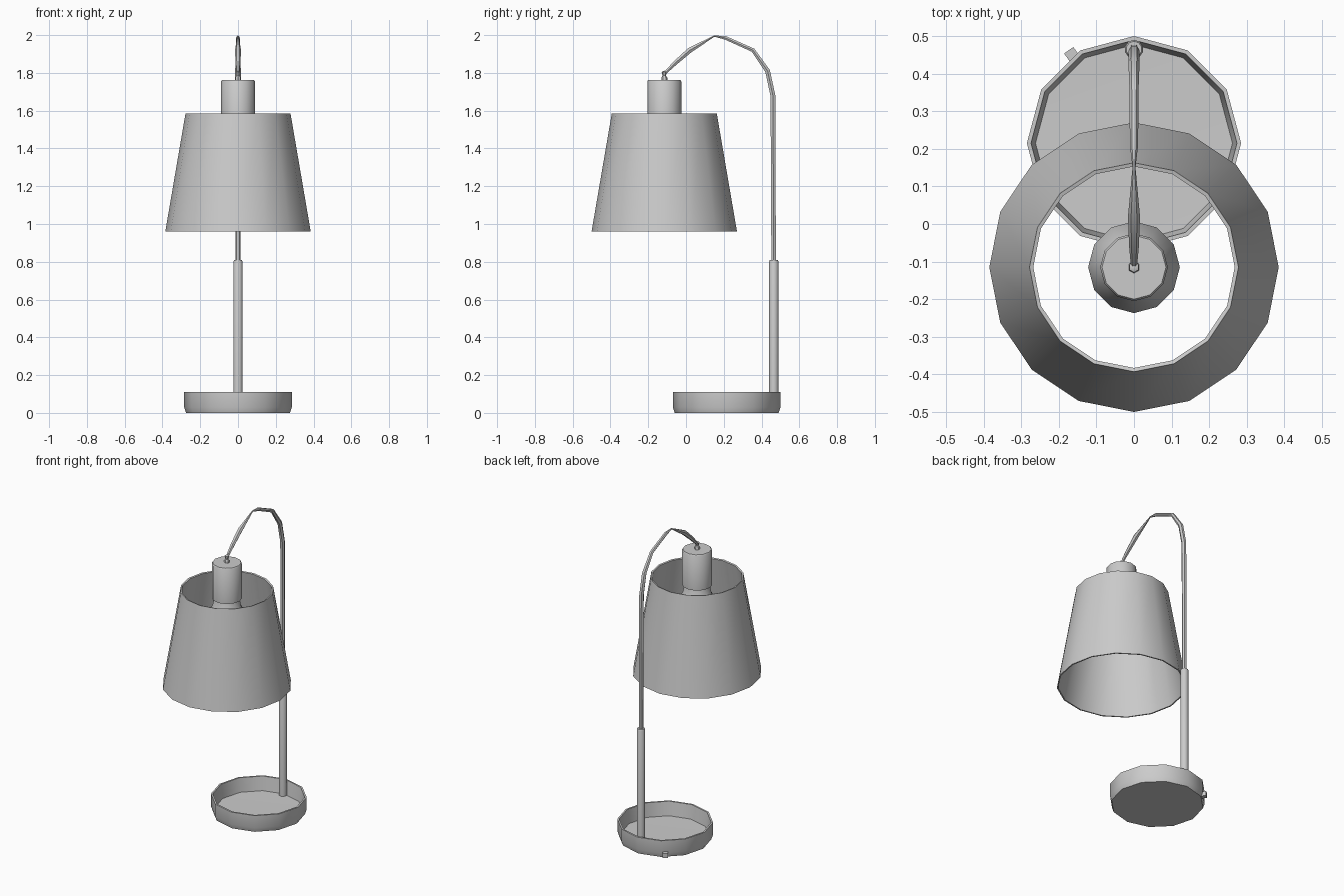
import bpy, bmesh, math

cube = bpy.data.objects.get("Cube")
if cube:
    bpy.data.objects.remove(cube, do_unlink=True)

grey = bpy.data.materials.new("lamp_grey")
grey.use_nodes = True
COLOUR = (0.6, 0.6, 0.6, 1)
grey.diffuse_color = COLOUR
grey.node_tree.nodes["Principled BSDF"].inputs["Base Color"].default_value = COLOUR

SHADE_Y = -0.115
BASE_Y = 0.215
POLE_Y = 0.465


def finish(obj, angle=40):
    obj.data.materials.append(grey)
    bpy.ops.object.select_all(action='DESELECT')
    obj.select_set(True)
    bpy.context.view_layer.objects.active = obj
    bpy.ops.object.shade_smooth_by_angle(angle=math.radians(angle))


def lathe(name, profile, y, sides, closed=False):
    """Spin (radius, height) pairs around a vertical axis; radius 0 makes a pole."""
    bm = bmesh.new()
    rings = []
    for r, z in profile:
        count = sides if r else 1
        rings.append([bm.verts.new((r * math.sin(2 * math.pi * i / sides),
                                    y - r * math.cos(2 * math.pi * i / sides), z))
                      for i in range(count)])
    pairs = list(zip(rings, rings[1:]))
    if closed:
        pairs.append((rings[-1], rings[0]))
    for a, b in pairs:
        for i in range(sides):
            j = (i + 1) % sides
            quad = [a[i % len(a)], a[j % len(a)], b[j % len(b)], b[i % len(b)]]
            bm.faces.new(list(dict.fromkeys(quad)))
    bmesh.ops.recalc_face_normals(bm, faces=bm.faces)
    mesh = bpy.data.meshes.new(name)
    bm.to_mesh(mesh)
    bm.free()
    obj = bpy.data.objects.new(name, mesh)
    bpy.context.collection.objects.link(obj)
    finish(obj)
    return obj


# Dished base with a raised rim
lathe("base", [(0, 0), (0.275, 0), (0.285, 0.03), (0.285, 0.11),
               (0.274, 0.11), (0.262, 0.02), (0, 0.015)], BASE_Y, 12)

# Cord outlet at the back of the base
bpy.ops.mesh.primitive_cube_add(size=0.03, location=(-0.165, 0.45, 0.022),
                                rotation=(0, 0, math.radians(35)))
outlet = bpy.context.object
outlet.name = "cord_outlet"
finish(outlet)

# Lower sleeve of the pole
lathe("pole_sleeve", [(0, 0.015), (0.025, 0.015), (0.025, 0.8),
                      (0.021, 0.81), (0, 0.81)], POLE_Y, 10)

# Upper pole and bent arm: (y, z, radius)
ARM = [(0.464, 0.8, 0.014), (0.462, 1.3, 0.014), (0.46, 1.68, 0.015),
       (0.432, 1.81, 0.015), (0.355, 1.92, 0.012), (0.21, 1.985, 0.011),
       (0.15, 1.995, 0.004), (0.02, 1.92, 0.016), (-0.06, 1.85, 0.013),
       (-0.115, 1.795, 0.008)]
curve = bpy.data.curves.new("arm", 'CURVE')
curve.dimensions = '3D'
curve.bevel_depth = 1
curve.bevel_resolution = 1
curve.use_fill_caps = True
spline = curve.splines.new('POLY')
spline.points.add(len(ARM) - 1)
for point, (y, z, r) in zip(spline.points, ARM):
    point.co = (0, y, z, 1)
    point.radius = r
path = bpy.data.objects.new("arm_path", curve)
bpy.context.collection.objects.link(path)
mesh = bpy.data.meshes.new_from_object(path.evaluated_get(bpy.context.evaluated_depsgraph_get()))
bpy.data.objects.remove(path, do_unlink=True)
arm = bpy.data.objects.new("arm", mesh)
bpy.context.collection.objects.link(arm)
finish(arm, 50)

# Knob joining the arm to the socket
lathe("socket_knob", [(0, 1.75), (0.016, 1.76), (0.016, 1.775), (0.009, 1.785),
                      (0.014, 1.805), (0, 1.812)], SHADE_Y, 6)

# Bulb socket
lathe("socket", [(0, 1.53), (0.09, 1.53), (0.09, 1.755), (0.085, 1.762),
                 (0, 1.762)], SHADE_Y, 12)

# Bulb below the socket
lathe("bulb", [(0, 1.535), (0.075, 1.53), (0.085, 1.48), (0.122, 1.41),
               (0.11, 1.35), (0.07, 1.305), (0, 1.285)], SHADE_Y, 12)

# Open tapered shade with a thin wall
lathe("shade", [(0.385, 0.96), (0.278, 1.585), (0.268, 1.582), (0.377, 0.96)],
      SHADE_Y, 16, closed=True)
